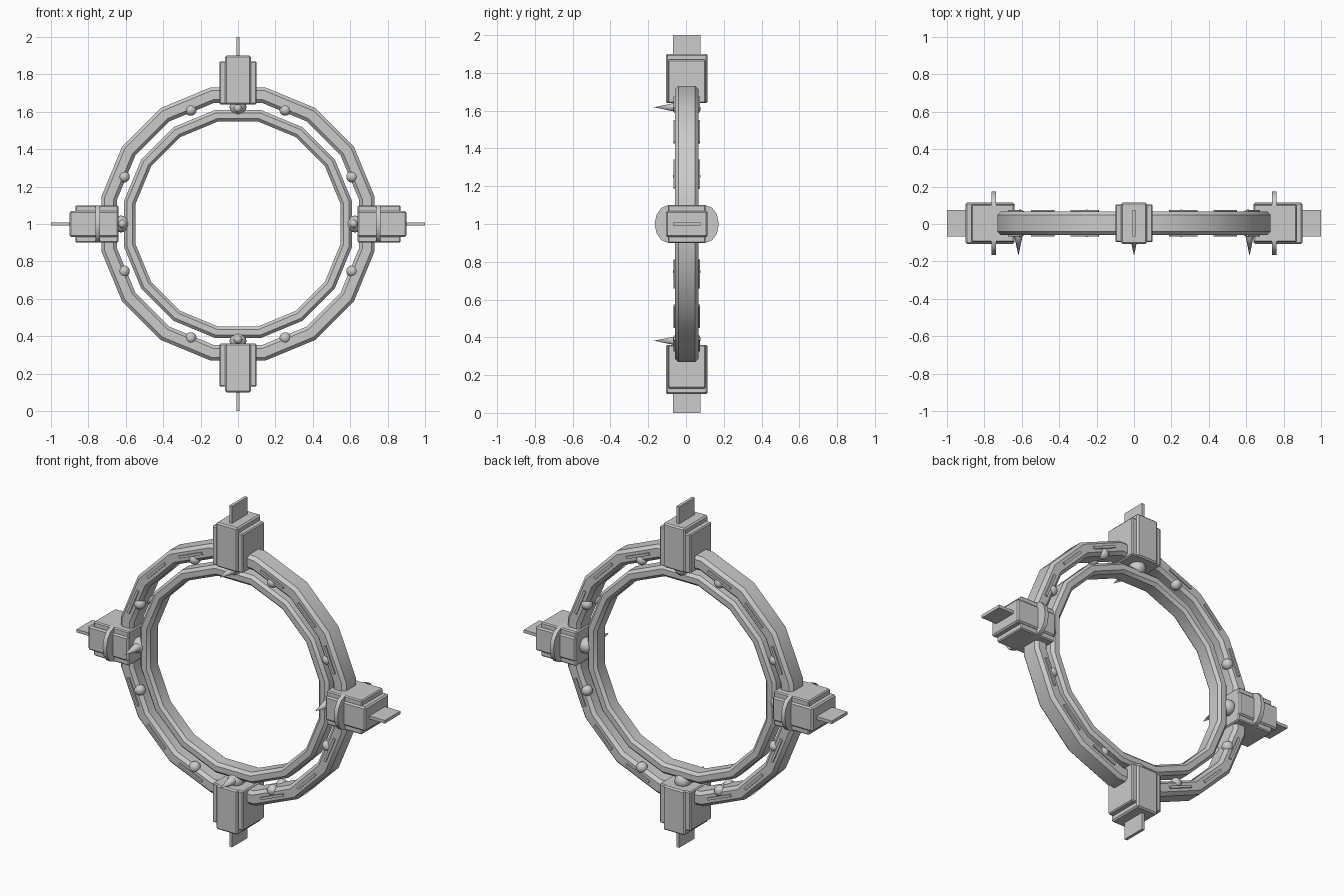
import bpy, bmesh, math
from mathutils import Matrix, Vector

if "Cube" in bpy.data.objects:
    bpy.data.objects.remove(bpy.data.objects["Cube"])

CENTRE = Matrix.Translation((0, 0.004, 1))
SEG = math.radians(22.5)


def frame(angle):
    """Local frame on the ring: z points outward, y is the depth."""
    return CENTRE @ Matrix.Rotation(angle, 4, 'Y')


def finish(name, bm, matrix, smooth=False):
    bmesh.ops.recalc_face_normals(bm, faces=bm.faces)
    me = bpy.data.meshes.new(name)
    bm.to_mesh(me)
    bm.free()
    ob = bpy.data.objects.new(name, me)
    bpy.context.collection.objects.link(ob)
    ob.matrix_world = matrix
    if smooth:
        bpy.ops.object.select_all(action='DESELECT')
        ob.select_set(True)
        bpy.context.view_layer.objects.active = ob
        bpy.ops.object.shade_smooth_by_angle(angle=math.radians(40))
    return ob


def box(name, matrix, hx, hy, z0, z1, y=0, bevel=0):
    bm = bmesh.new()
    bmesh.ops.create_cube(bm, size=1)
    for v in bm.verts:
        v.co = (v.co.x * 2 * hx, y + v.co.y * 2 * hy, (z0 + z1) / 2 + v.co.z * (z1 - z0))
    if bevel:
        bmesh.ops.bevel(bm, geom=bm.edges[:], offset=bevel, segments=1, affect='EDGES')
    return finish(name, bm, matrix)


def ball(name, matrix, r, pos):
    bm = bmesh.new()
    bmesh.ops.create_uvsphere(bm, u_segments=16, v_segments=10, radius=r,
                              matrix=Matrix.Translation(pos))
    return finish(name, bm, matrix, True)


def ring(name, r0, r1, hy, c):
    """16-sided ring with a chamfered rectangular section."""
    prof = [(r0 + c, -hy), (r1 - c, -hy), (r1, -hy + c), (r1, hy - c),
            (r1 - c, hy), (r0 + c, hy), (r0, hy - c), (r0, -hy + c)]
    bm = bmesh.new()
    loops = []
    for i in range(16):
        a = (i + 0.5) * SEG
        loops.append([bm.verts.new((r * math.sin(a), y, r * math.cos(a))) for r, y in prof])
    for i in range(16):
        p, q = loops[i], loops[(i + 1) % 16]
        for j in range(8):
            k = (j + 1) % 8
            bm.faces.new((p[j], p[k], q[k], q[j]))
    return finish(name, bm, CENTRE, True)


ring("outer_ring", 0.66, 0.745, 0.062, 0.018)
ring("inner_ring", 0.558, 0.622, 0.05, 0.016)

# Raised strips on the free ring segments, front and back
for i in range(16):
    if i % 4:
        for s in (-1, 1):
            box("ring_strip", frame(i * SEG), 0.08, 0.008, 0.683, 0.697, y=s * 0.062)

# Round studs between the two rings
for i in (1, 3, 5, 7, 9, 11, 13, 15):
    for s in (-1, 1):
        ball("ring_stud", frame(i * SEG), 0.031, (0, s * 0.042, 0.66))

# Four housings at top, right, bottom and left
for q in range(4):
    m = frame(q * math.pi / 2)
    box("housing_body", m, 0.10, 0.10, 0.64, 0.87, bevel=0.006)
    box("housing_core", m, 0.07, 0.11, 0.64, 0.90, bevel=0.008)
    box("outer_fin", m, 0.009, 0.072, 0.88, 1.0)
    for s in (-1, 1):
        ball("housing_gem", m, 0.045, (0, s * 0.025, 0.625))
    # Forward-pointing spike
    bm = bmesh.new()
    bmesh.ops.create_cone(bm, cap_ends=True, segments=16, radius1=0.025, radius2=0,
                          depth=0.12, matrix=Matrix.Translation((0, -0.114, 0.618))
                          @ Matrix.Rotation(math.pi / 2, 4, 'X'))
    finish("front_spike", bm, m, True)

# Thin rounded collar plates on the side housings
for q in (1, 3):
    bm = bmesh.new()
    pts = [(0.10, 0.10), (0.135, 0.085), (0.16, 0.05), (0.17, 0.0),
           (0.16, -0.05), (0.135, -0.085), (0.10, -0.10)]
    pts += [(-y, -x) for y, x in [(p[0], p[1]) for p in pts]]
    face = bm.faces.new([bm.verts.new((x, y, 0.738)) for y, x in pts])
    out = bmesh.ops.extrude_face_region(bm, geom=[face])
    for v in out["geom"]:
        if isinstance(v, bmesh.types.BMVert):
            v.co.z += 0.024
    finish("side_collar", bm, frame(q * math.pi / 2), True)
